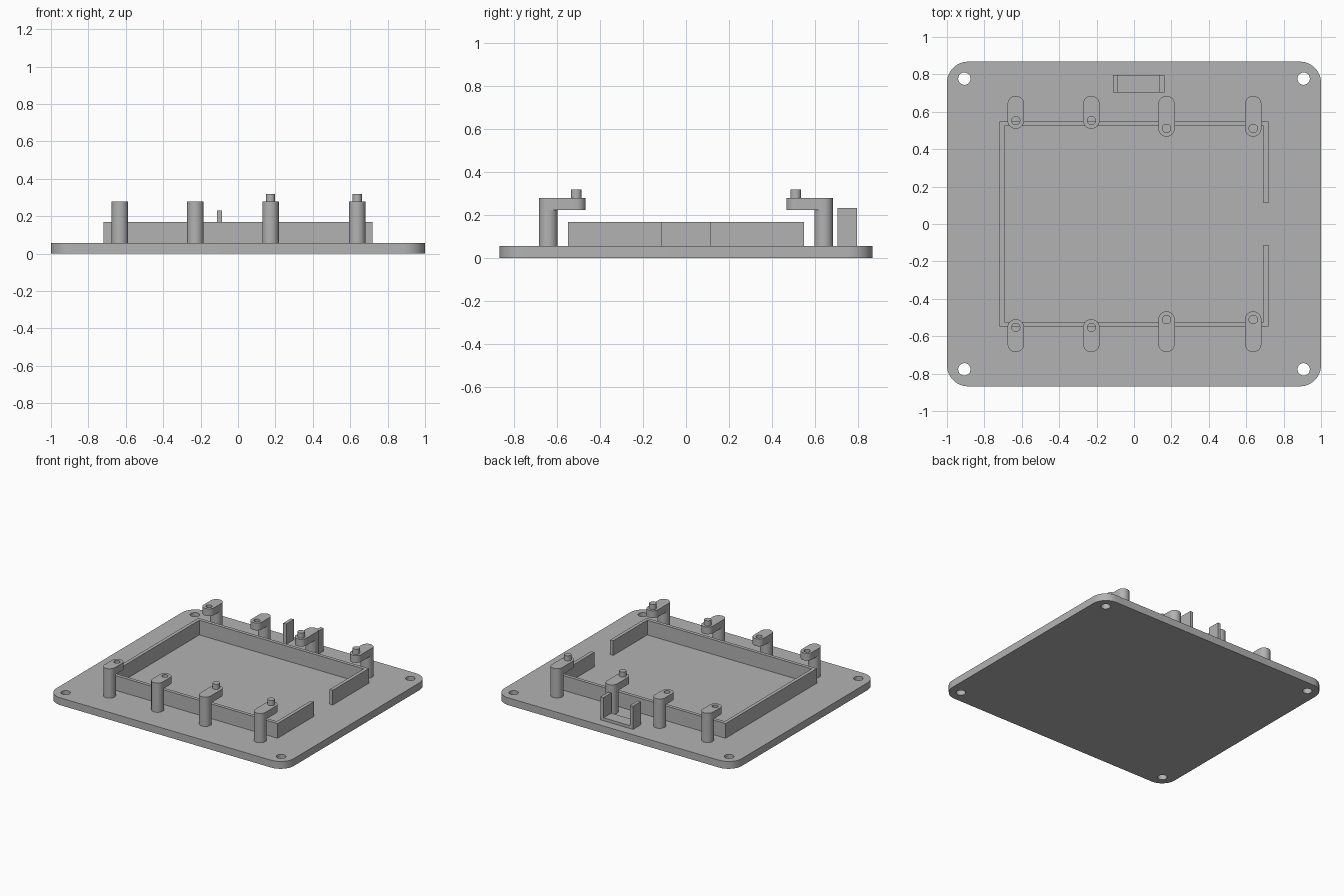
import bpy, bmesh
from math import pi, cos, sin

if "Cube" in bpy.data.objects:
    bpy.data.objects.remove(bpy.data.objects["Cube"])

GREY = (0.45, 0.45, 0.45, 1)
grey = bpy.data.materials.new("plain grey")
grey.use_nodes = True
grey.diffuse_color = GREY
grey.node_tree.nodes["Principled BSDF"].inputs["Base Color"].default_value = GREY

PLATE_TOP = 0.056
SINK = 0.004


def arc(cx, cy, r, start, sweep, steps):
    return [(cx + r * cos(start + sweep * i / steps),
             cy + r * sin(start + sweep * i / steps)) for i in range(steps + 1)]


def circle(cx, cy, r):
    return arc(cx, cy, r, 0, 2 * pi, 32)[:-1]


def rounded_rect(hx, hy, r):
    points = []
    for k, (sx, sy) in enumerate([(1, 1), (-1, 1), (-1, -1), (1, -1)]):
        points += arc(sx * (hx - r), sy * (hy - r), r, k * pi / 2, pi / 2, 12)
    return points


def capsule(x, y0, y1, r):
    low, high = sorted((y0, y1))
    return arc(x, high, r, 0, pi, 16) + arc(x, low, r, pi, pi, 16)


def prism(name, outlines, z0, z1):
    """Extrude flat outlines (first is the edge, others are holes) from z0 to z1."""
    curve = bpy.data.curves.new(name, 'CURVE')
    curve.dimensions = '2D'
    curve.fill_mode = 'BOTH'
    curve.extrude = (z1 - z0) / 2
    for outline in outlines:
        spline = curve.splines.new('POLY')
        spline.points.add(len(outline) - 1)
        for point, (x, y) in zip(spline.points, outline):
            point.co = (x, y, 0, 1)
        spline.use_cyclic_u = True
    source = bpy.data.objects.new(name + "_outline", curve)
    bpy.context.collection.objects.link(source)
    bpy.context.view_layer.update()
    depsgraph = bpy.context.evaluated_depsgraph_get()
    mesh = bpy.data.meshes.new_from_object(source.evaluated_get(depsgraph))
    bpy.data.objects.remove(source)

    bm = bmesh.new()
    bm.from_mesh(mesh)
    bmesh.ops.remove_doubles(bm, verts=bm.verts, dist=0.0001)
    bmesh.ops.translate(bm, verts=bm.verts, vec=(0, 0, (z0 + z1) / 2))
    bmesh.ops.recalc_face_normals(bm, faces=bm.faces)
    bm.to_mesh(mesh)
    bm.free()
    mesh.name = name
    mesh.materials.clear()
    mesh.materials.append(grey)
    obj = bpy.data.objects.new(name, mesh)
    bpy.context.collection.objects.link(obj)
    bpy.ops.object.select_all(action='DESELECT')
    obj.select_set(True)
    bpy.context.view_layer.objects.active = obj
    bpy.ops.object.shade_smooth_by_angle(angle=pi / 6)
    return obj


# Base plate with rounded corners and four screw holes
holes = [circle(sx * 0.907, sy * 0.777, 0.033) for sx in (-1, 1) for sy in (-1, 1)]
prism("base_plate", [rounded_rect(1, 0.868, 0.113)] + holes, 0, PLATE_TOP)

# Low wall around the tray, open in the middle of the left side
X, Y, T, GAP = 0.718, 0.549, 0.026, 0.113
wall = [(X, GAP), (X, Y), (-X, Y), (-X, -Y), (X, -Y), (X, -GAP),
        (X - T, -GAP), (X - T, T - Y), (T - X, T - Y), (T - X, Y - T),
        (X - T, Y - T), (X - T, GAP)]
prism("tray_wall", [wall], PLATE_TOP - SINK, 0.168)

# Posts with overhanging arms: two with holes, two with pegs on each side
POST_Y, POST_R, ARM_Z, ARM_TOP = 0.641, 0.044, 0.224, 0.279
for side, s in (("front", -1), ("back", 1)):
    for i, (x, tip, has_peg) in enumerate([(-0.632, 0.553, False), (-0.228, 0.553, False),
                                           (0.174, 0.511, True), (0.637, 0.511, True)]):
        tag = f"{side}_{i + 1}"
        prism("post_" + tag, [circle(x, s * POST_Y, POST_R)], PLATE_TOP - SINK, ARM_Z)
        arm = [capsule(x, s * POST_Y, s * tip, POST_R)]
        if has_peg:
            prism("peg_" + tag, [circle(x, s * tip, 0.025)], ARM_TOP - SINK, 0.318)
        else:
            arm.append(circle(x, s * tip, 0.022))
        prism("arm_" + tag, arm, ARM_Z, ARM_TOP)


# U-shaped cable holder at the back
def holder_part(name, x0, x1, top):
    prism(name, [[(x0, 0.704), (x1, 0.704), (x1, 0.797), (x0, 0.797)]],
          PLATE_TOP - SINK, top)


holder_part("holder_floor", -0.086, 0.136, PLATE_TOP + 0.022)
holder_part("holder_right_side", -0.112, -0.086, 0.232)
holder_part("holder_left_side", 0.136, 0.162, 0.232)
